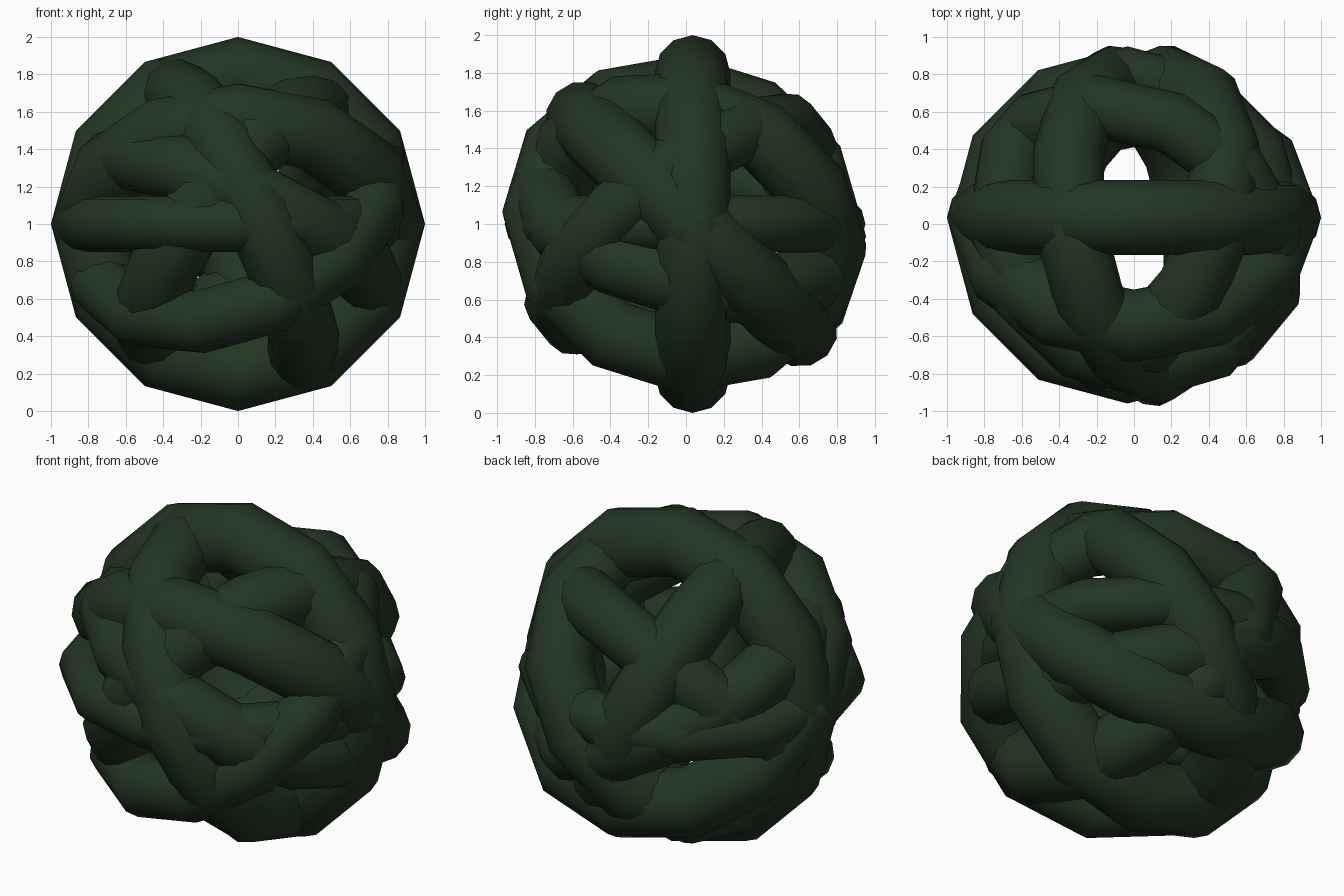
import bpy
from mathutils import Vector, Matrix

if "Cube" in bpy.data.objects:
    bpy.data.objects.remove(bpy.data.objects["Cube"])

# Single dark green for every strand
green = bpy.data.materials.new("dark_green")
green.diffuse_color = (0.0165, 0.0365, 0.0165, 1.0)
green.use_nodes = True
green.node_tree.nodes["Principled BSDF"].inputs["Base Color"].default_value = green.diffuse_color


def ring(name, normal, centre, major, minor):
    """Twelve-sided hoop whose axis is `normal`, centred near the ball's middle."""
    n = Vector(normal).normalized()
    side = Vector((0, 1, 0)).cross(n)
    x = side.normalized() if side.length > 1e-4 else Vector((1, 0, 0))
    y = n.cross(x)
    rot = Matrix((x, y, n)).transposed().to_4x4()
    bpy.ops.mesh.primitive_torus_add(major_segments=12, minor_segments=12,
                                     major_radius=major, minor_radius=minor)
    ob = bpy.context.object
    ob.name = name
    ob.data.name = name
    ob.data.transform(rot)
    ob.location = centre
    ob.data.materials.append(green)
    bpy.ops.object.shade_smooth()
    return ob


# Tangled hoops: name, axis, centre, hoop radius, strand radius
for spec in (
    ("upright_hoop", (0, 1, 0), (0, 0.035, 1), 0.80, 0.20),
    ("diagonal_hoop", (0, 0.97, 1), (0, 0.03, 1), 0.80, 0.20),
    ("level_hoop", (0, 0, 1), (-0.035, -0.005, 1), 0.805, 0.15),
    ("left_leaning_hoop", (0.878, 0.155, 0.425), (0, -0.01, 1), 0.785, 0.19),
    ("right_leaning_hoop", (1, -0.37, -0.75), (0, 0.03, 1), 0.77, 0.19),
    ("tilted_hoop", (-0.45, -0.76, 1), (0, -0.03, 1), 0.80, 0.17),
    ("sloping_hoop", (0.45, 0.25, 1), (0, 0, 1), 0.78, 0.18),
):
    ring(*spec)
